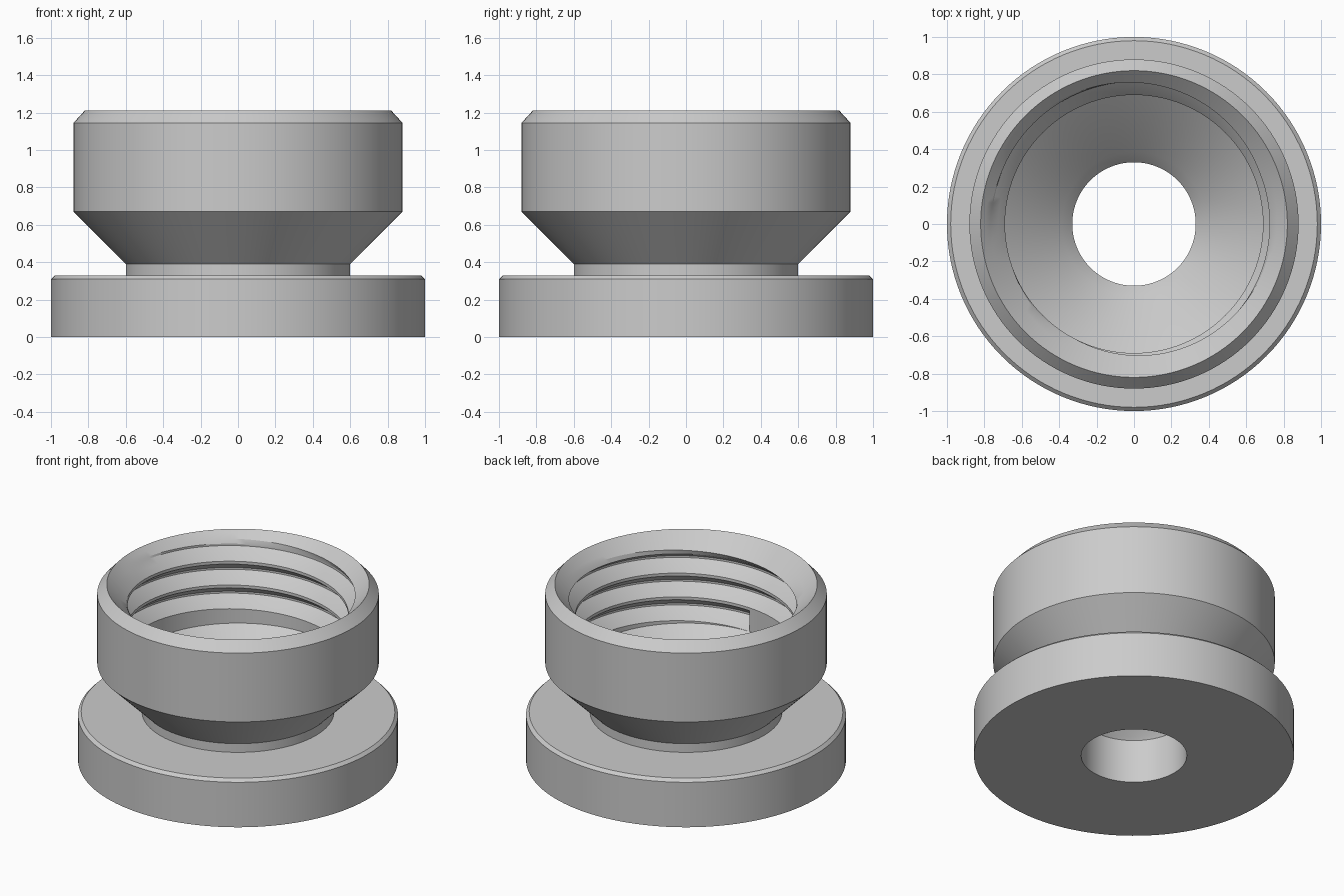
import bpy, bmesh, math

if "Cube" in bpy.data.objects:
    bpy.data.objects.remove(bpy.data.objects["Cube"])

SEGMENTS = 128
START = math.radians(270)          # angle where the thread runs out
PITCH, TURNS = 0.164, 4
CREST, ROOT = 0.69, 0.76
FLOOR_Z, TOP_Z, RIM = 0.62, 1.21, 0.82

# One pitch of the thread: (fraction of pitch, radius fraction), crest to crest
TOOTH = [(0, 0), (0.25, 0.5), (0.46, 1), (0.54, 1), (0.71, 0.5), (0.88, 0)]

# Revolved outline: rim, outer wall, neck, flange, bore, sloping seat
PROFILE = [(RIM, TOP_Z), (0.88, 1.145), (0.88, 0.67), (0.60, 0.39),
           (0.60, 0.33), (0.98, 0.33), (1.0, 0.31), (1.0, 0),
           (0.33, 0), (0.33, 0.30), (0.385, 0.36), (CREST, FLOOR_Z)]


def tooth_radius(u):
    """Thread radius at a height of u pitches above the helix start."""
    u %= 1
    pts = TOOTH + [(1, 0)]
    for (a, ra), (b, rb) in zip(pts, pts[1:]):
        if a <= u <= b:
            f = ra + (rb - ra) * (u - a) / (b - a)
            return CREST + (ROOT - CREST) * f
    return CREST


def thread_column(phase):
    """Radius and height pairs up the bore wall at one angle."""
    column = [(CREST, FLOOR_Z)]
    levels = [turn + u for turn in range(TURNS) for u, _ in TOOTH] + [TURNS]
    for level in levels:
        z = min(FLOOR_Z + PITCH * (level + phase), TOP_Z)
        u = (z - FLOOR_Z) / PITCH - phase
        lead_in = RIM - (TOP_Z - z)
        column.append((max(tooth_radius(round(u, 6)), lead_in), z))
    return column


def add_column(bm, points, angle):
    c, s = math.cos(angle), math.sin(angle)
    return [bm.verts.new((r * c, r * s, z)) for r, z in points]


def skin(bm, columns):
    for left, right in zip(columns, columns[1:]):
        for i in range(len(left) - 1):
            bm.faces.new((left[i], right[i], right[i + 1], left[i + 1]))


bm = bmesh.new()
angles = [START + math.tau * i / SEGMENTS for i in range(SEGMENTS + 1)]
skin(bm, [add_column(bm, PROFILE, a) for a in angles])
threads = [add_column(bm, thread_column(i / SEGMENTS), a)
           for i, a in enumerate(angles)]
skin(bm, threads)
# End wall closing the groove where the thread runs out
bm.faces.new(threads[0][1:len(TOOTH) + 2])

bmesh.ops.remove_doubles(bm, verts=bm.verts, dist=0.00002)
bmesh.ops.dissolve_degenerate(bm, edges=bm.edges, dist=0.00001)
bmesh.ops.recalc_face_normals(bm, faces=bm.faces)
mesh = bpy.data.meshes.new("threaded_collar")
bm.to_mesh(mesh)
bm.free()

collar = bpy.data.objects.new("threaded_collar", mesh)
bpy.context.collection.objects.link(collar)

# Plain grey metal
grey = bpy.data.materials.new("light_grey")
grey.use_nodes = True
colour = (0.6, 0.6, 0.6, 1)
grey.diffuse_color = colour
grey.node_tree.nodes["Principled BSDF"].inputs["Base Color"].default_value = colour
mesh.materials.append(grey)

bpy.ops.object.select_all(action="DESELECT")
collar.select_set(True)
bpy.context.view_layer.objects.active = collar
bpy.ops.object.shade_smooth_by_angle(angle=math.radians(20))
